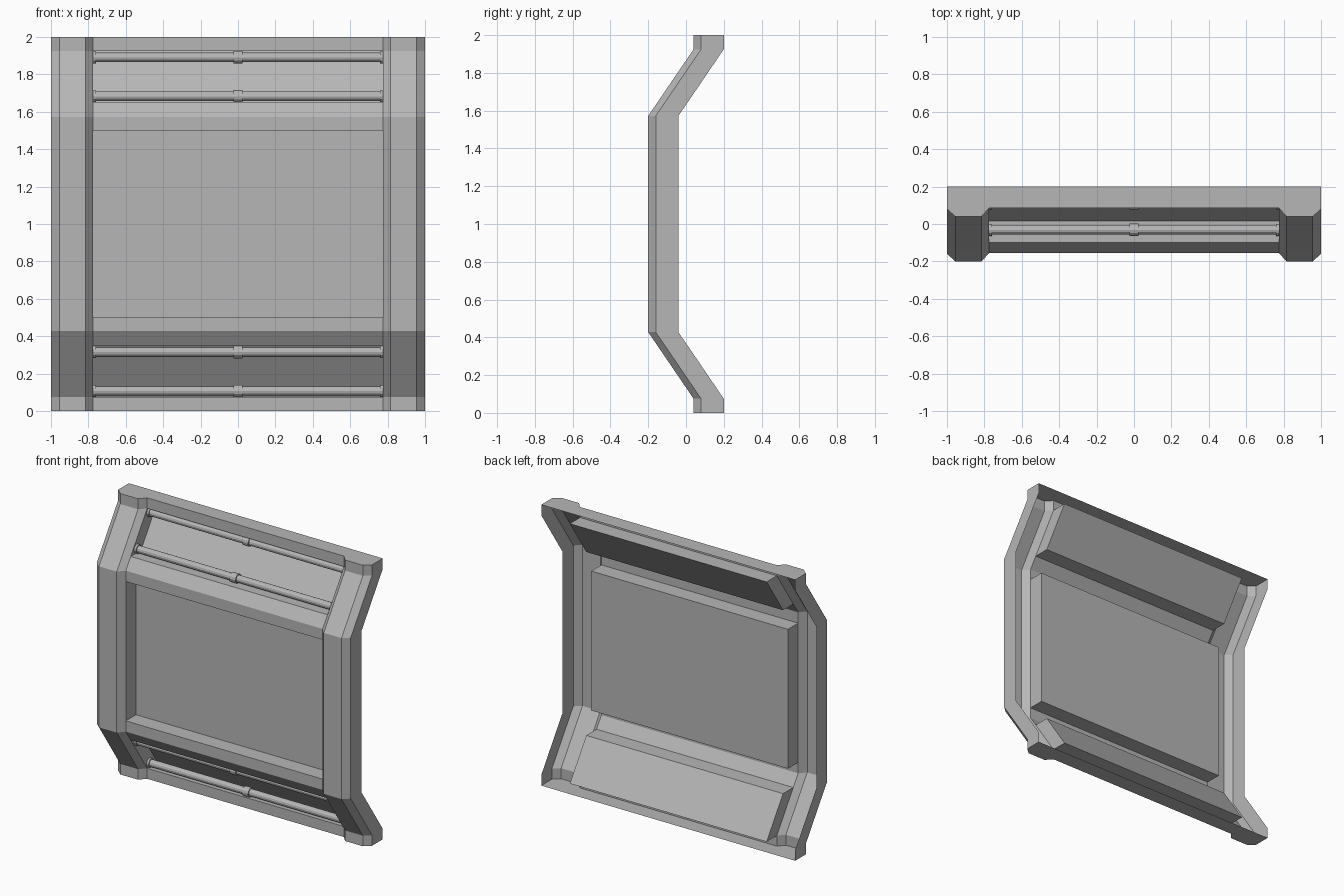
import bpy, bmesh, math
from mathutils import Matrix

if "Cube" in bpy.data.objects:
    bpy.data.objects.remove(bpy.data.objects["Cube"])

IN = 0.775            # half width of the recessed bay
LIP, BACK = 0.045, 0.16   # depth offsets of bay frame and of panel back

# One mid-grey for every part
grey = bpy.data.materials.new("grey")
grey.diffuse_color = (0.47, 0.47, 0.47, 1)
grey.use_nodes = True
grey.node_tree.nodes["Principled BSDF"].inputs["Base Color"].default_value = grey.diffuse_color

# Front profile (y, z), upper half, mirrored about z = 1
half = [(0.04, 2), (0.04, 1.925), (-0.145, 1.653), (-0.2, 1.573), (-0.2, 1.496)]
path = half + [(y, 2 - z) for y, z in reversed(half)]
# Half cross-section of a side rail (x, depth offset)
rail = [(1, BACK), (1, 0.04), (0.955, 0), (0.815, 0), (IN, LIP)]


def add_object(name, b):
    me = bpy.data.meshes.new(name)
    b.to_mesh(me)
    b.free()
    me.materials.append(grey)
    bpy.context.collection.objects.link(bpy.data.objects.new(name, me))


bm = bmesh.new()


def face(pts):
    bm.faces.new([bm.verts.new(p) for p in pts])


# Side rails: section swept along the profile
for s in (-1, 1):
    for (ya, za), (yb, zb) in zip(path, path[1:]):
        for (x0, d0), (x1, d1) in zip(rail, rail[1:]):
            face([(s * x0, ya + d0, za), (s * x1, ya + d1, za),
                  (s * x1, yb + d1, zb), (s * x0, yb + d0, zb)])

# Bay frame strips and recessed pans between the rails
for i, ((ya, za), (yb, zb)) in enumerate(zip(path, path[1:])):
    recessed = i in (1, 4, 7)
    d = BACK if recessed else LIP
    face([(-IN, ya + d, za), (IN, ya + d, za), (IN, yb + d, zb), (-IN, yb + d, zb)])
    if recessed:
        for y, z in ((ya, za), (yb, zb)):      # level ledges
            face([(-IN, y + LIP, z), (IN, y + LIP, z), (IN, y + BACK, z), (-IN, y + BACK, z)])
        for x in (-IN, IN):                    # pan side walls
            face([(x, ya + LIP, za), (x, ya + BACK, za), (x, yb + BACK, zb), (x, yb + LIP, zb)])

# Top and bottom caps
for z in (0, 2):
    face([(x, 0.04 + d, z) for x, d in rail] + [(-x, 0.04 + d, z) for x, d in reversed(rail)])

bmesh.ops.remove_doubles(bm, verts=bm.verts, dist=1e-4)
bmesh.ops.recalc_face_normals(bm, faces=bm.faces)
bm.normal_update()
front = min(bm.faces, key=lambda f: f.calc_center_median().y)
if front.normal.y > 0:
    bmesh.ops.reverse_faces(bm, faces=bm.faces)
add_object("wall_panel", bm)


# Pipes with a middle collar and end flanges
def pipe(name, y, z):
    b = bmesh.new()
    for x, length, r in ((0, 2 * IN, 0.025), (0, 0.05, 0.033),
                         (-IN + 0.008, 0.016, 0.032), (IN - 0.008, 0.016, 0.032)):
        m = Matrix.Translation((x, y, z)) @ Matrix.Rotation(math.pi / 2, 4, 'Y')
        bmesh.ops.create_cone(b, cap_ends=True, segments=12, radius1=r, radius2=r,
                              depth=length, matrix=m)
    add_object(name, b)


for name, y, z in (("upper_outer_pipe", 0.11, 1.891), ("upper_inner_pipe", -0.031, 1.683),
                   ("lower_inner_pipe", -0.031, 0.315), ("lower_outer_pipe", 0.11, 0.107)):
    pipe(name, y, z)
